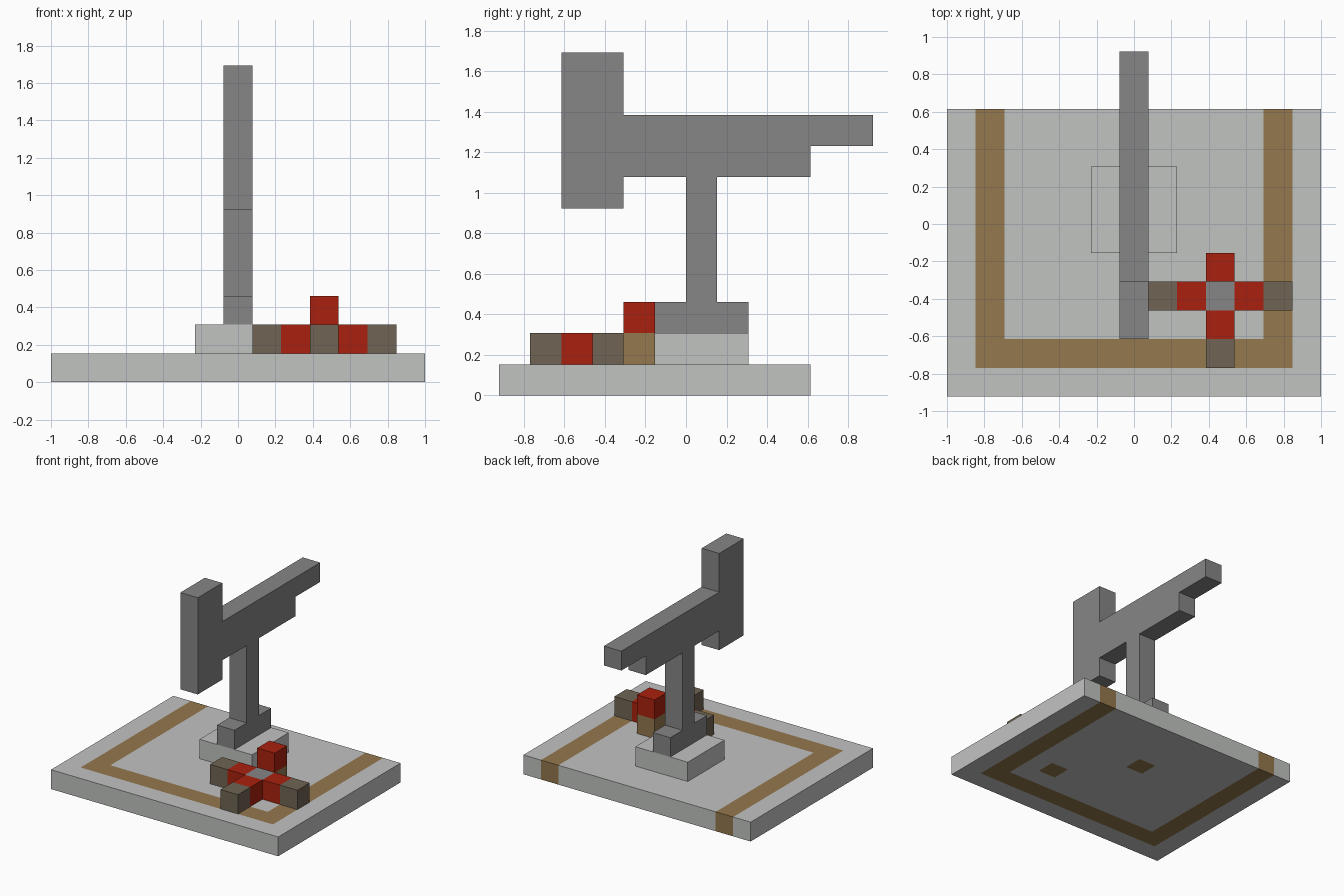
import bpy
import bmesh
from mathutils import Vector

if "Cube" in bpy.data.objects:
    bpy.data.objects.remove(bpy.data.objects["Cube"], do_unlink=True)

U = 2 / 13  # one block


def linear(c):
    c /= 255
    return c / 12.92 if c <= 0.04045 else ((c + 0.055) / 1.055) ** 2.4


def material(name, *rgb):
    m = bpy.data.materials.new(name)
    colour = [linear(c) for c in rgb] + [1]
    m.diffuse_color = colour
    m.use_nodes = True
    bsdf = m.node_tree.nodes["Principled BSDF"]
    bsdf.inputs["Base Color"].default_value = colour
    bsdf.inputs["Roughness"].default_value = 0.8
    return m


STONE = material("pale_stone", 193, 195, 193)
STEEL = material("mid_grey", 134, 134, 134)
RED = material("red", 170, 33, 14)
PATH = material("tan_brown", 148, 120, 78)
WOOD = material("dark_brown", 112, 100, 84)


def finish(name, bm, *mats):
    # turn a mesh measured in blocks into a scaled object
    bmesh.ops.recalc_face_normals(bm, faces=bm.faces)
    bmesh.ops.scale(bm, vec=(U, U, U), verts=bm.verts)
    mesh = bpy.data.meshes.new(name)
    bm.to_mesh(mesh)
    bm.free()
    for m in mats:
        mesh.materials.append(m)
    obj = bpy.data.objects.new(name, mesh)
    bpy.context.collection.objects.link(obj)
    return obj


def box_mesh(low, high):
    bm = bmesh.new()
    bmesh.ops.create_cube(bm, size=1)
    low, high = Vector(low), Vector(high)
    bmesh.ops.scale(bm, vec=high - low, verts=bm.verts)
    bmesh.ops.translate(bm, vec=(low + high) / 2, verts=bm.verts)
    return bm


def box(name, low, high, mat):
    return finish(name, box_mesh(low, high), mat)


def cube(name, x, y, z, mat):
    # one block centred on x, y with its underside at z
    return box(name, (x - .5, y - .5, z), (x + .5, y + .5, z + 1), mat)


# Base plate, cut along the edges of the inlaid path and the two inlaid blocks
def is_path(x, y):
    sides = 4.5 < abs(x) < 5.5 and y > -5
    front = abs(x) < 5.5 and -5 < y < -4
    under_post = abs(x) < .5 and 0 < y < 1
    under_cross = 2.5 < x < 3.5 and -3 < y < -2
    return sides or front or under_post or under_cross


bm = box_mesh((-6.5, -6, 0), (6.5, 4, 1))
cuts = [((x, 0, 0), (1, 0, 0)) for x in (-5.5, -4.5, -.5, .5, 2.5, 3.5, 4.5, 5.5)]
cuts += [((0, y, 0), (0, 1, 0)) for y in (-5, -4, -3, -2, 0, 1)]
for point, normal in cuts:
    bmesh.ops.bisect_plane(bm, geom=bm.verts[:] + bm.edges[:] + bm.faces[:],
                           plane_co=point, plane_no=normal)
bm.normal_update()
for f in bm.faces:
    inside = f.calc_center_median() - f.normal * 0.05
    f.material_index = int(is_path(inside.x, inside.y))
finish("base_plate", bm, STONE, PATH)

# Pedestal
box("pedestal", (-1.5, -1, 1), (1.5, 2, 2), STONE)

# Foot, post, beam and head as one side profile (y, z), extruded one block wide
profile = [(-1, 2), (2, 2), (2, 3), (1, 3), (1, 7), (4, 7), (4, 8), (6, 8), (6, 9),
           (-2, 9), (-2, 11), (-4, 11), (-4, 6), (-2, 6), (-2, 7), (0, 7), (0, 3), (-1, 3)]
bm = bmesh.new()
side = bm.faces.new([bm.verts.new((-.5, y, z)) for y, z in profile])
grown = bmesh.ops.extrude_face_region(bm, geom=[side])
bmesh.ops.translate(bm, vec=(1, 0, 0),
                    verts=[v for v in grown["geom"] if isinstance(v, bmesh.types.BMVert)])
finish("post_and_beam", bm, STEEL)

# Cross of blocks: grey hub, red arms, dark tips, and a raised rear arm
CX, CY = 3, -2.5
cube("cross_hub", CX, CY, 1, STEEL)
for label, dx, dy in (("right", -1, 0), ("left", 1, 0), ("front", 0, -1)):
    cube("cross_arm_" + label, CX + dx, CY + dy, 1, RED)
    cube("cross_tip_" + label, CX + 2 * dx, CY + 2 * dy, 1, WOOD)
cube("cross_rear_support", CX, CY + 1, 1, PATH)
cube("cross_rear_raised", CX, CY + 1, 2, RED)
